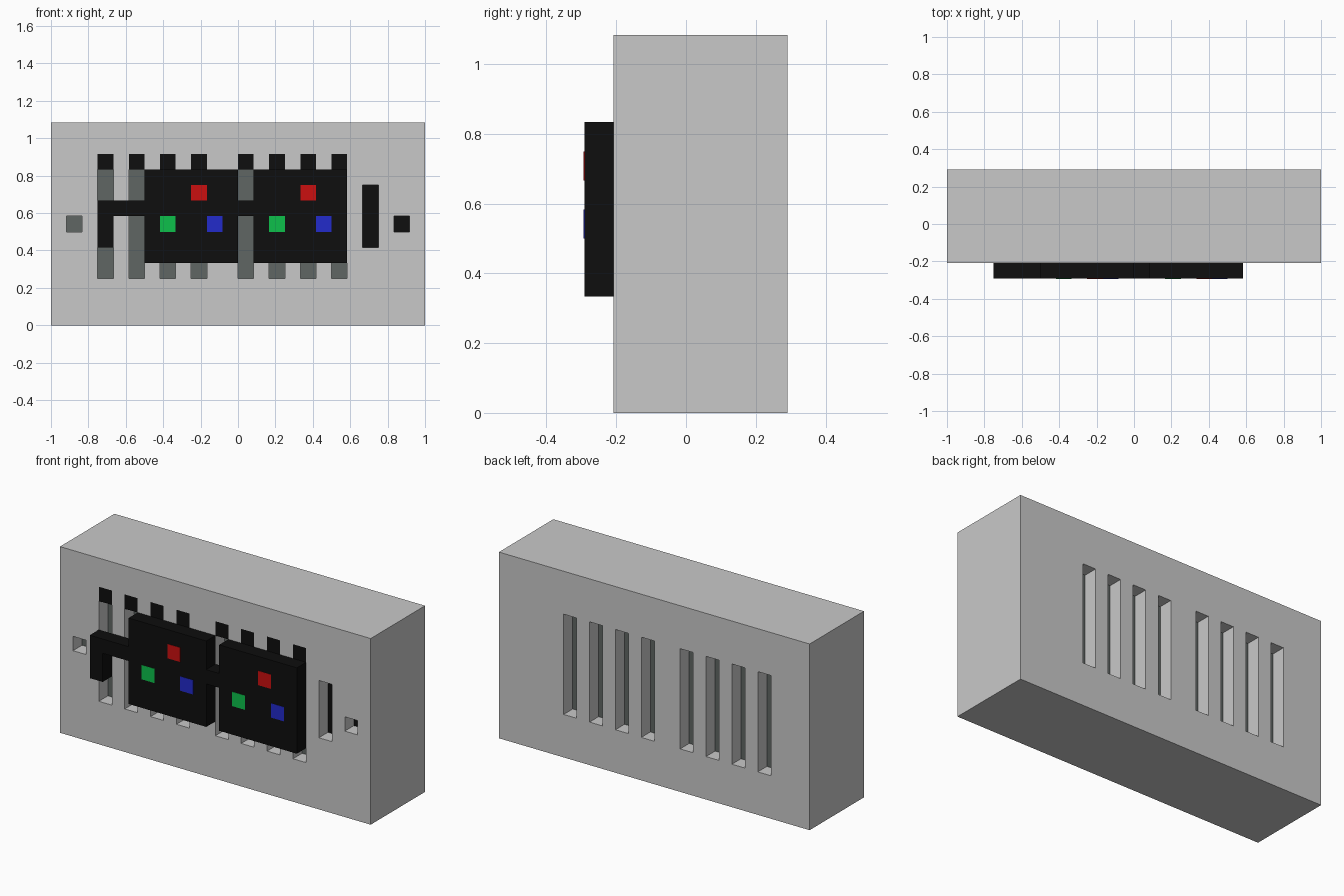
import bpy, bmesh
from mathutils import Vector

if "Cube" in bpy.data.objects:
    bpy.data.objects.remove(bpy.data.objects["Cube"])

U = 1 / 12                                   # block unit: 24 wide, 7 deep, 13 high


def P(x, y, z):
    """Block coordinates (from the left, front, bottom corner) to world."""
    return Vector((x * U - 1, (y - 3.5) * U, z * U))


def material(name, r, g, b):
    m = bpy.data.materials.new(name)
    m.diffuse_color = (r, g, b, 1)
    m.use_nodes = True
    m.node_tree.nodes["Principled BSDF"].inputs["Base Color"].default_value = m.diffuse_color
    return m


GREY = material("light_grey", 0.584, 0.584, 0.584)
DARK = material("dark_grey", 0.115, 0.133, 0.127)
BLACK = material("black", 0.0044, 0.0044, 0.0044)
RED = material("red", 0.60, 0.005, 0.005)
GREEN = material("green", 0.004, 0.53, 0.07)
BLUE = material("blue", 0.016, 0.024, 0.60)


def finish(name, bm, *mats):
    bmesh.ops.recalc_face_normals(bm, faces=bm.faces)
    me = bpy.data.meshes.new(name)
    bm.to_mesh(me)
    bm.free()
    ob = bpy.data.objects.new(name, me)
    bpy.context.collection.objects.link(ob)
    for m in mats:
        me.materials.append(m)
    return ob


def add_box(bm, x0, x1, y0, y1, z0, z1):
    lo, hi = P(x0, y0, z0), P(x1, y1, z1)
    for v in bmesh.ops.create_cube(bm, size=1)["verts"]:
        v.co = Vector([lo[i] + (v.co[i] + 0.5) * (hi[i] - lo[i]) for i in range(3)])


def box(name, mat, *dims):
    bm = bmesh.new()
    add_box(bm, *dims)
    return finish(name, bm, mat)


SLOTS = (3, 5, 7, 9, 12, 14, 16, 18)         # left edge of each vent slot

# Body with recesses one block deep, front and back
body = box("body", GREY, 0, 24, 1, 7, 0, 13)
bm = bmesh.new()
for x in SLOTS:
    add_box(bm, x, x + 1, 0, 2, 3, 11)       # front slot including its cap
    add_box(bm, x, x + 1, 6, 8, 3, 10)       # back slot
for x, z0, z1 in ((1, 6, 7), (20, 5, 9), (22, 6, 7)):
    add_box(bm, x, x + 1, 0, 2, z0, z1)      # side sockets
cutter = finish("recess_cutter", bm, GREY)
cutter.hide_render = True
mod = body.modifiers.new("recesses", "BOOLEAN")
mod.operation, mod.solver, mod.object = "DIFFERENCE", "EXACT", cutter
bpy.context.view_layer.objects.active = body
bpy.ops.object.modifier_apply(modifier=mod.name)
bpy.data.objects.remove(cutter)

# Recess floors: dark grey, black in the right-hand sockets
body.data.materials.clear()
for m in (GREY, DARK, BLACK):
    body.data.materials.append(m)
for f in body.data.polygons:
    inner = abs(f.normal.y) > 0.9 and P(0, 1.5, 0).y < f.center.y < P(0, 6.5, 0).y
    f.material_index = (2 if f.center.x > P(19.5, 0, 0).x else 1) if inner else 0

# Black caps filling the top of each front slot
for x in SLOTS:
    box("slot_cap", BLACK, x, x + 1, 1, 2, 10, 11)

# Raised panel: two squares, a bridge and a hooked arm
outline = [(3, 5), (4, 5), (4, 7), (6, 7), (6, 4), (12, 4), (12, 7), (13, 7), (13, 4),
           (19, 4), (19, 10), (13, 10), (13, 8), (12, 8), (12, 10), (6, 10), (6, 8), (3, 8)]
bm = bmesh.new()
face = bm.faces.new([bm.verts.new(P(x, 0, z)) for x, z in outline])
ext = bmesh.ops.extrude_face_region(bm, geom=[face])["geom"]
bmesh.ops.translate(bm, vec=(0, U, 0),
                    verts=[g for g in ext if isinstance(g, bmesh.types.BMVert)])
finish("front_panel", bm, BLACK)

# Coloured lights on each panel square
for x, extra in ((6, 0), (13, 0)):
    for name, mat, dx, z in (("red_light", RED, 3, 8), ("green_light", GREEN, 1, 6),
                             ("blue_light", BLUE, 4, 6)):
        box(name, mat, x + dx, x + dx + 1, -0.02, 0.02, z, z + 1)
